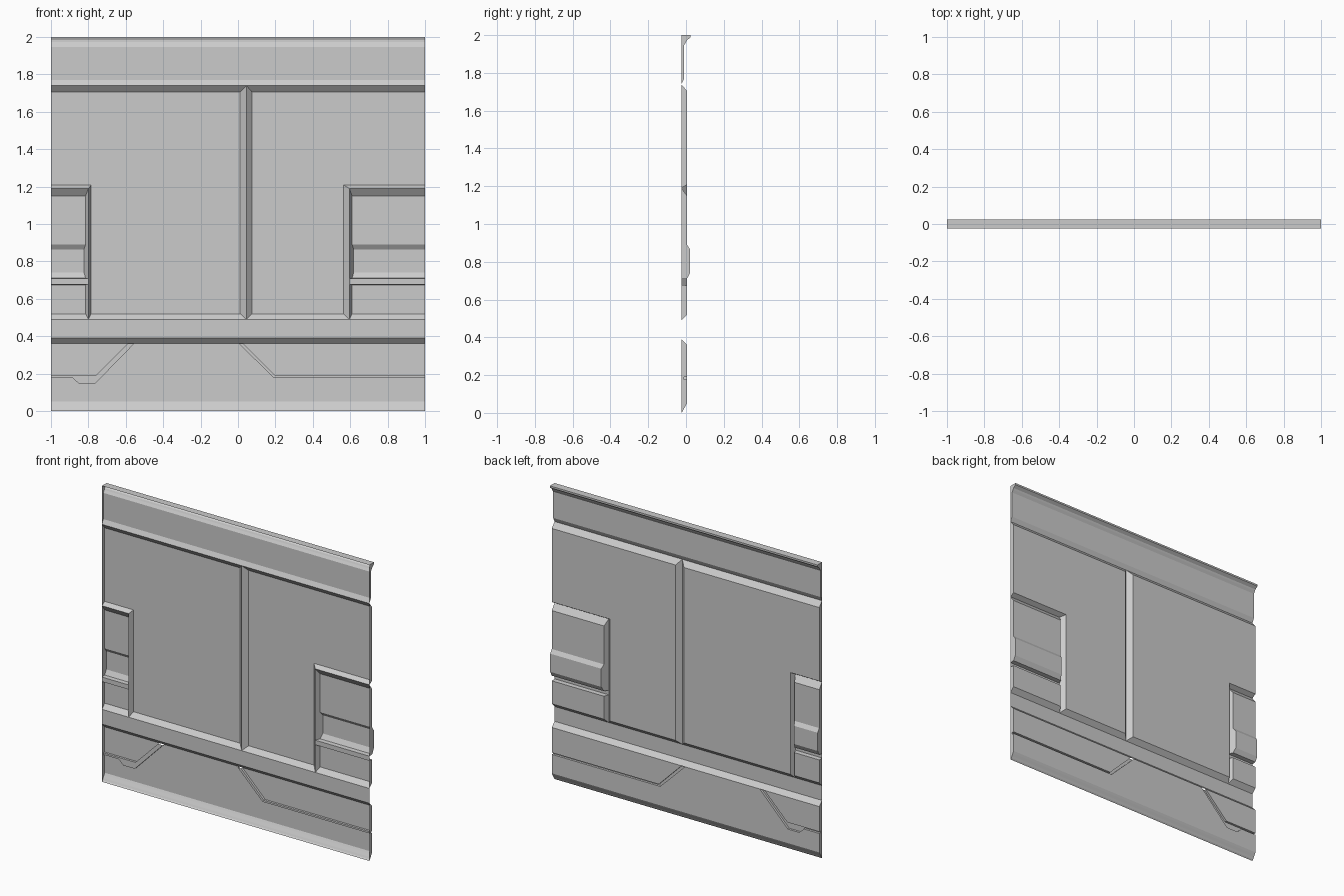
import bpy, bmesh

if "Cube" in bpy.data.objects:
    bpy.data.objects.remove(bpy.data.objects["Cube"])

BACK, FACE = -0.025, 0.005      # deepest and main surface levels along y

metal = bpy.data.materials.new("grey_metal")
metal.diffuse_color = (0.6, 0.6, 0.6, 1)
metal.use_nodes = True
metal.node_tree.nodes["Principled BSDF"].inputs["Base Color"].default_value = metal.diffuse_color


def make(name, polys):
    """Sheet object from polygons; faces turned to +y, end caps outward."""
    bm = bmesh.new()
    for p in polys:
        bm.faces.new([bm.verts.new(c) for c in p])
    bmesh.ops.remove_doubles(bm, verts=bm.verts, dist=1e-5)
    bm.normal_update()
    for f in bm.faces:
        n = f.normal
        if n.y < -1e-4 or (abs(n.y) < 1e-4 and n.x * f.calc_center_median().x < 0):
            f.normal_flip()
    me = bpy.data.meshes.new(name)
    bm.to_mesh(me)
    bm.free()
    me.materials.append(metal)
    ob = bpy.data.objects.new(name, me)
    bpy.context.collection.objects.link(ob)
    return ob


def sweep(profile, x0=lambda y: -1, x1=lambda y: 1):
    """Run a (y, z) profile along x and close both ends back to BACK."""
    polys = []
    for (ya, za), (yb, zb) in zip(profile, profile[1:]):
        polys.append([(x0(ya), ya, za), (x1(ya), ya, za), (x1(yb), yb, zb), (x0(yb), yb, zb)])
        for e in (x0, x1):
            cap = [(e(ya), ya, za), (e(yb), yb, zb)]
            if yb > BACK:
                cap.append((e(BACK), BACK, zb))
            if ya > BACK:
                cap.append((e(BACK), BACK, za))
            if len(cap) > 2 and abs(za - zb) > 1e-4:
                polys.append(cap)
    return polys


def plate(outer, inner):
    """Flat raised plate with sloped borders; both outlines are (x, z)."""
    polys = [[(x, FACE, z) for x, z in inner]]
    n = len(outer)
    for i in range(n):
        j = (i + 1) % n
        polys.append([(outer[i][0], BACK, outer[i][1]), (outer[j][0], BACK, outer[j][1]),
                      (inner[j][0], FACE, inner[j][1]), (inner[i][0], FACE, inner[i][1])])
    return polys


def groove(a, b, floor=-0.01):
    """Recessed channel between two (x, z) lines."""
    polys = [[(x, floor, z) for x, z in a + b[::-1]]]
    for line in (a, b):
        for p, q in zip(line, line[1:]):
            polys.append([(p[0], FACE, p[1]), (q[0], FACE, q[1]),
                          (q[0], floor, q[1]), (p[0], floor, p[1])])
    return polys


# Top trim with stepped cornice
make("top_trim", sweep([(BACK, 1.74), (-0.01, 1.77), (-0.01, 1.947), (0, 1.963), (0.005, 1.973),
                        (0.025, 1.988), (0.025, 2.0), (BACK, 2.0)]))

# Main wall plates on either side of the vertical seam
make("left_wall_plate", plate(
    [(-0.80, 0.49), (0.045, 0.49), (0.045, 1.74), (-1, 1.74), (-1, 1.19), (-0.80, 1.19)],
    [(-0.785, 0.52), (0.012, 0.52), (0.012, 1.705), (-1, 1.705), (-1, 1.208), (-0.785, 1.208)]))
make("right_wall_plate", plate(
    [(0.045, 0.49), (0.595, 0.49), (0.595, 1.19), (1, 1.19), (1, 1.74), (0.045, 1.74)],
    [(0.075, 0.52), (0.565, 0.52), (0.565, 1.208), (1, 1.208), (1, 1.705), (0.075, 1.705)]))

# Side panels: bulged upper part, notch, lower part
side = [(BACK, 1.19), (FACE, 1.15), (FACE, 0.89), (0.022, 0.865), (0.022, 0.742), (FACE, 0.71),
        (BACK, 0.708), (BACK, 0.677), (FACE, 0.675), (FACE, 0.52), (BACK, 0.49)]
make("right_side_panel", sweep(side, x0=lambda y: 0.595 + 0.5 * (y - BACK)))
make("left_side_panel", sweep(side, x1=lambda y: -0.80 - 0.5 * (y - BACK)))

# Recessed rail between wall and base
make("recessed_rail", sweep([(BACK, 0.39), (BACK, 0.49)]))

# Base panel: bevelled borders, then flat faces split by seams
outer_l = [(-1, 0.178), (-0.885, 0.178), (-0.85, 0.145), (-0.765, 0.145), (-0.555, 0.36)]
inner_l = [(-1, 0.19), (-0.76, 0.19), (-0.59, 0.36)]
outer_r = [(1, 0.178), (0.19, 0.178), (0.005, 0.36)]
inner_r = [(1, 0.19), (0.2, 0.19), (0.03, 0.36)]
base = sweep([(BACK, 0), (-0.018, 0.008), (-0.012, 0.02), (-0.002, 0.037), (FACE, 0.05)])
base += sweep([(FACE, 0.36), (BACK, 0.39)])
flats = [[(-1, 0.05), (1, 0.05)] + outer_r + outer_l[::-1],
         inner_l + [(-1, 0.36)], inner_r + [(1, 0.36)]]
base += [[(x, FACE, z) for x, z in f] for f in flats]
for x in (-1, 1):
    for za, zb, y in ((0.05, 0.178, FACE), (0.178, 0.19, -0.01), (0.19, 0.36, FACE)):
        base.append([(x, BACK, za), (x, y, za), (x, y, zb), (x, BACK, zb)])
make("base_panel", base)
make("left_seam", groove(outer_l, inner_l))
make("right_seam", groove(outer_r, inner_r))
